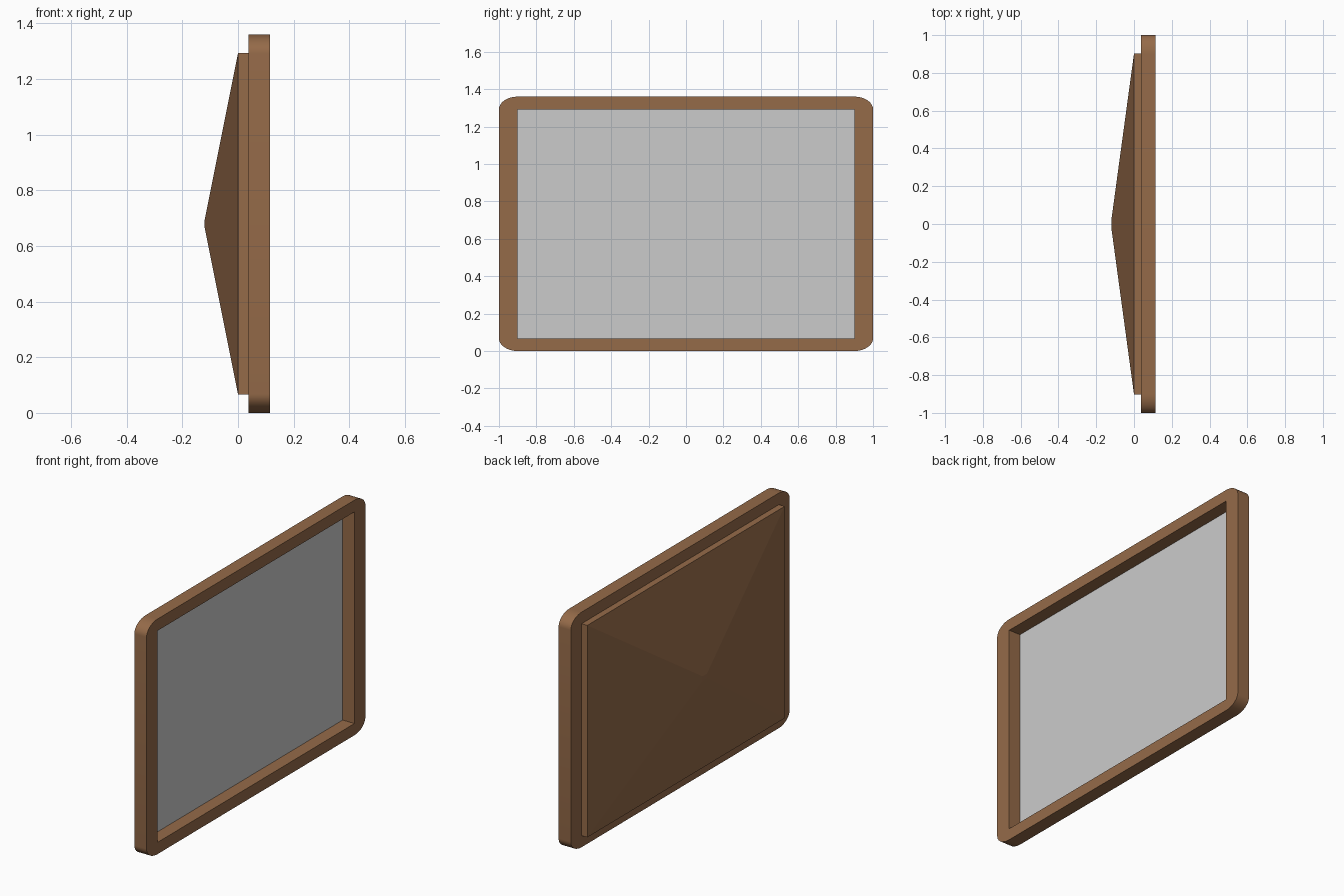
import bpy, bmesh
from math import sin, cos, pi

if "Cube" in bpy.data.objects:
    bpy.data.objects.remove(bpy.data.objects["Cube"])

ZC = 0.68                      # height of the panel centre
HY, HZ = 0.90, 0.612           # half size of the opening
RY, RZ = 0.10, 0.068           # border width = corner radii
BACK, FRONT = 0.037, 0.115     # frame depth range
SEG = 10

brown = bpy.data.materials.new("brown_wood")
brown.diffuse_color = (0.30, 0.145, 0.066, 1)
brown.use_nodes = True
brown.node_tree.nodes["Principled BSDF"].inputs["Base Color"].default_value = brown.diffuse_color


def finish(name, bm, mat=None, smooth=False):
    bmesh.ops.recalc_face_normals(bm, faces=bm.faces)
    mesh = bpy.data.meshes.new(name)
    bm.to_mesh(mesh)
    bm.free()
    ob = bpy.data.objects.new(name, mesh)
    bpy.context.collection.objects.link(ob)
    if mat:
        mesh.materials.append(mat)
    if smooth:
        bpy.ops.object.select_all(action='DESELECT')
        ob.select_set(True)
        bpy.context.view_layer.objects.active = ob
        bpy.ops.object.shade_smooth_by_angle(angle=pi / 6)
    return ob


def rect(bm, x, hy, hz):
    return [bm.verts.new((x, sy * hy, ZC + sz * hz))
            for sy, sz in ((1, 1), (-1, 1), (-1, -1), (1, -1))]


# Frame: rounded outside, square opening
bm = bmesh.new()
inner = rect(bm, FRONT, HY, HZ)
arcs = []
for i, v in enumerate(inner):
    arc = []
    for k in range(SEG + 1):
        a = pi / 2 * (i + k / SEG)
        arc.append(bm.verts.new((FRONT, v.co.y + RY * cos(a), v.co.z + RZ * sin(a))))
    arcs.append(arc)
for i in range(4):
    j = (i + 1) % 4
    bm.faces.new([inner[i]] + arcs[i])
    bm.faces.new([inner[i], arcs[i][-1], arcs[j][0], inner[j]])
ext = bmesh.ops.extrude_face_region(bm, geom=bm.faces[:], use_keep_orig=True)
moved = [g for g in ext["geom"] if isinstance(g, bmesh.types.BMVert)]
bmesh.ops.translate(bm, verts=moved, vec=(BACK - FRONT, 0, 0))
finish("frame", bm, brown, smooth=True)

# Back shell: shallow tray running into a blunt pyramid
bm = bmesh.new()
rings = [rect(bm, BACK, HY + 0.002, HZ + 0.001),
         rect(bm, 0.0, HY + 0.002, HZ + 0.001),
         rect(bm, -0.12, 0.02, 0.0136)]
for a, b in zip(rings, rings[1:]):
    for i in range(4):
        j = (i + 1) % 4
        bm.faces.new((a[i], a[j], b[j], b[i]))
bm.faces.new(rings[-1])
finish("back_shell", bm, brown)

# Screen: flat grey panel at the bottom of the recess
bm = bmesh.new()
face = bm.faces.new(rect(bm, 0.04, HY, HZ))
screen = finish("screen", bm)
if screen.data.polygons[0].normal.x < 0:
    screen.data.flip_normals()
